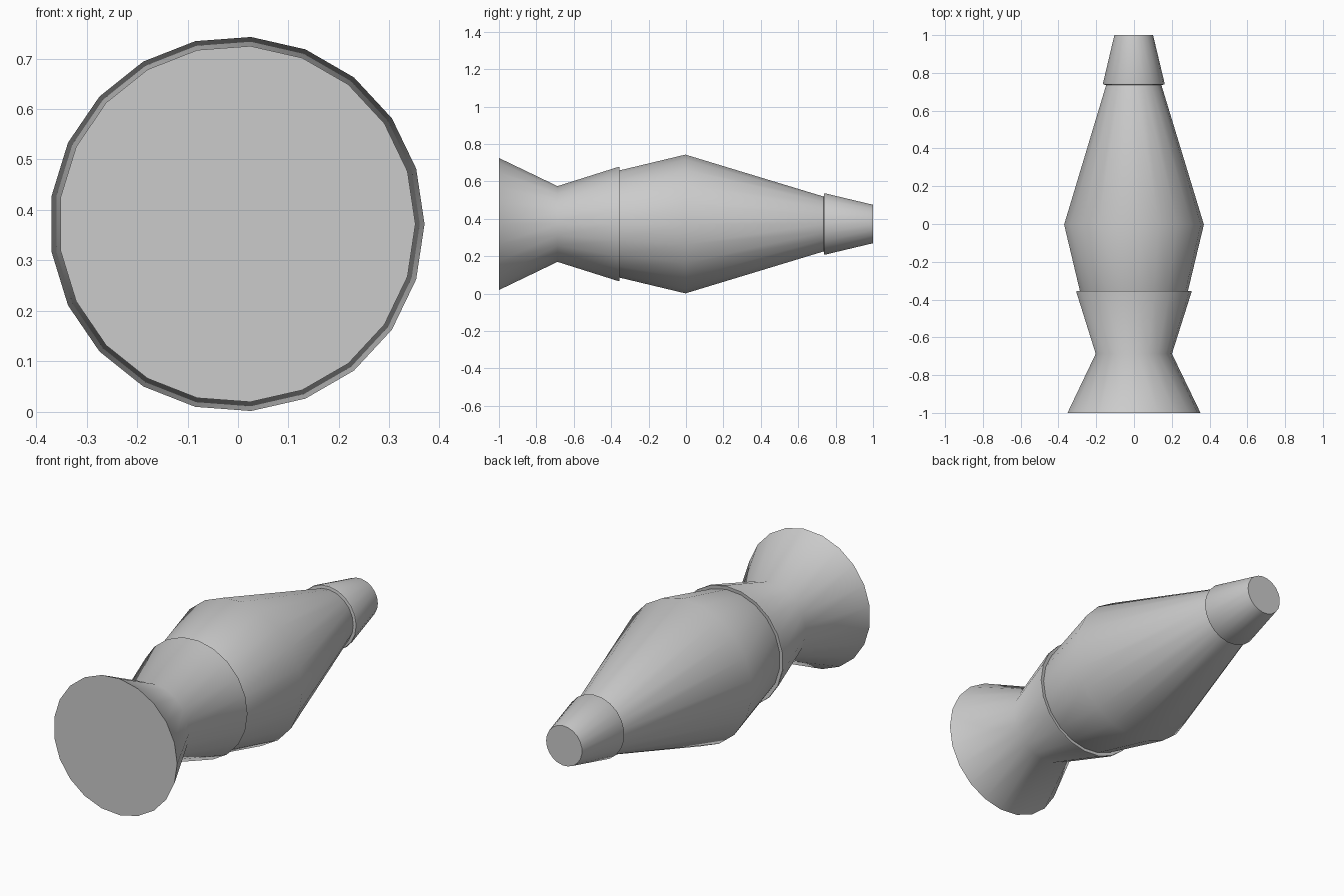
import bpy, bmesh, math

if "Cube" in bpy.data.objects:
    bpy.data.objects.remove(bpy.data.objects["Cube"])

SIDES = 21
CX, CZ = -0.002, 0.372   # lamp axis runs along y


def lathe(name, profile, cap_start=False, cap_end=False):
    """Revolve (y, radius) points around the lamp axis."""
    bm = bmesh.new()
    rings = []
    for y, r in profile:
        rings.append([bm.verts.new((CX + r * math.cos(2 * math.pi * i / SIDES), y,
                                    CZ + r * math.sin(2 * math.pi * i / SIDES)))
                      for i in range(SIDES)])
    for a, b in zip(rings, rings[1:]):
        for i in range(SIDES):
            j = (i + 1) % SIDES
            bm.faces.new((a[i], b[i], b[j], a[j]))
    if cap_start:
        bm.faces.new(rings[0])
    if cap_end:
        bm.faces.new(rings[-1][::-1])
    mesh = bpy.data.meshes.new(name)
    bm.to_mesh(mesh)
    bm.free()
    ob = bpy.data.objects.new(name, mesh)
    bpy.context.collection.objects.link(ob)
    bpy.ops.object.select_all(action='DESELECT')
    ob.select_set(True)
    bpy.context.view_layer.objects.active = ob
    bpy.ops.object.shade_smooth_by_angle(angle=math.radians(50))
    return ob


# Waisted stand with a small flange around the glass
lathe("lamp_base", [(-1.0, 0.354), (-0.687, 0.203), (-0.362, 0.306), (-0.355, 0.305),
                    (-0.357, 0.287)], cap_start=True)
# Tapered glass bottle
lathe("glass_bottle", [(-0.357, 0.287), (-0.003, 0.372), (0.736, 0.147)])
# Conical top cap overhanging the bottle neck
lathe("top_cap", [(0.736, 0.147), (0.738, 0.162), (0.745, 0.164), (1.0, 0.103)],
      cap_end=True)
